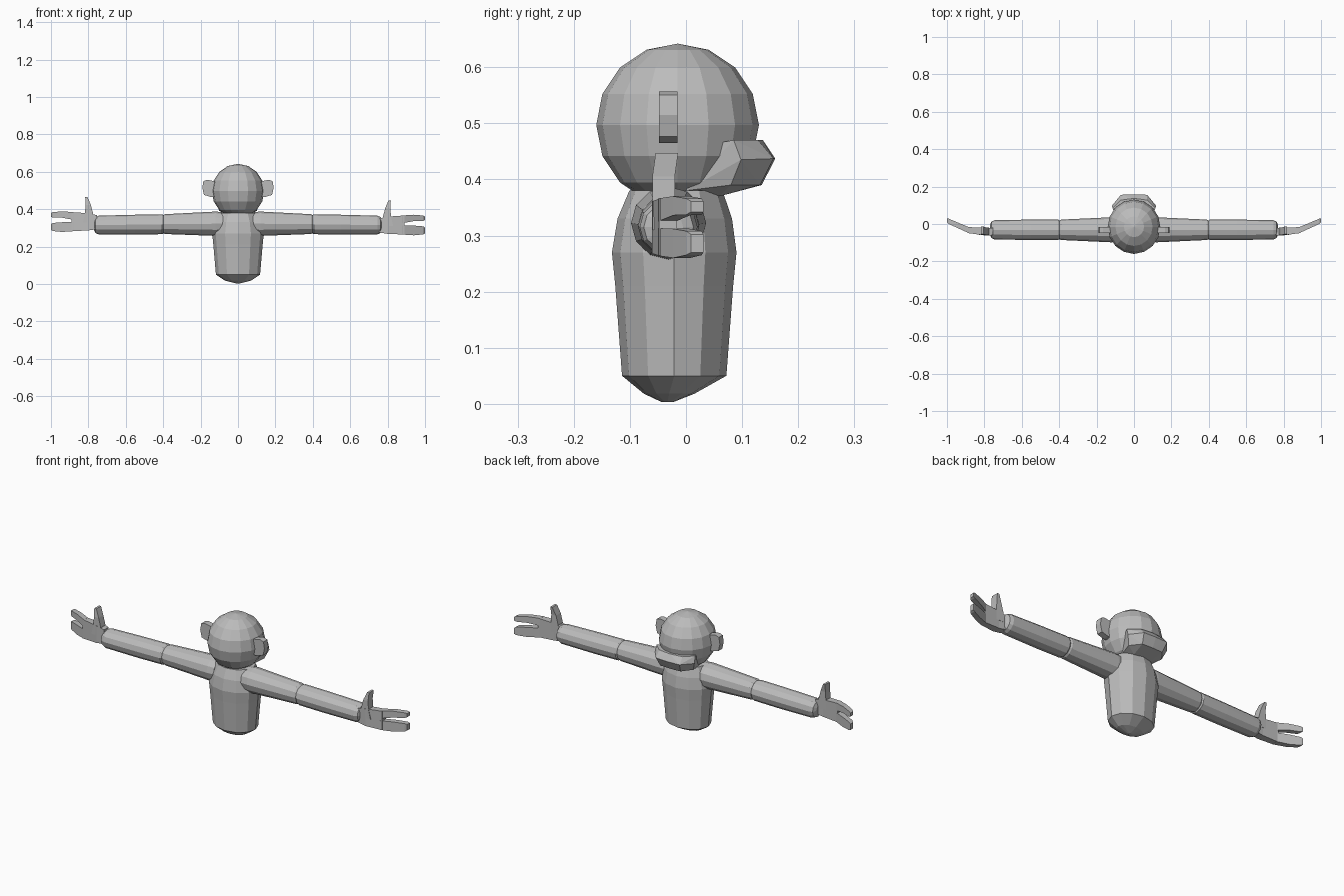
import bpy, bmesh, math

grey = bpy.data.materials.new("plain grey")
grey.diffuse_color = (0.5, 0.5, 0.5, 1)


def finish(name, bm):
    bmesh.ops.recalc_face_normals(bm, faces=bm.faces)
    me = bpy.data.meshes.new(name)
    bm.to_mesh(me)
    bm.free()
    me.materials.append(grey)
    ob = bpy.data.objects.new(name, me)
    bpy.context.collection.objects.link(ob)
    return ob


def loft(name, rings):
    """Skin a list of equal-length point rings and cap both ends."""
    bm = bmesh.new()
    vs = [[bm.verts.new(p) for p in r] for r in rings]
    n = len(vs[0])
    for a, b in zip(vs, vs[1:]):
        for i in range(n):
            j = (i + 1) % n
            bm.faces.new((a[i], a[j], b[j], b[i]))
    bm.faces.new(vs[0])
    bm.faces.new(vs[-1])
    return finish(name, bm)


def hull(name, pts):
    bm = bmesh.new()
    for p in pts:
        bm.verts.new(p)
    bmesh.ops.convex_hull(bm, input=bm.verts[:])
    return finish(name, bm)


def circle(n):
    return [(math.cos(2 * math.pi * i / n), math.sin(2 * math.pi * i / n)) for i in range(n)]


# Body: faceted barrel with a shallow rounded base (z, rx, ry, centre y)
body = [(0.003, 0.01, 0.01, -0.033), (0.018, 0.07, 0.045, -0.03), (0.05, 0.118, 0.093, -0.021),
        (0.21, 0.132, 0.105, -0.021), (0.27, 0.138, 0.111, -0.021), (0.33, 0.126, 0.102, -0.02),
        (0.38, 0.104, 0.083, -0.018)]
loft("body", [[(rx * c, cy + ry * s, z) for c, s in circle(12)] for z, rx, ry, cy in body])

# Head
bm = bmesh.new()
bmesh.ops.create_uvsphere(bm, u_segments=16, v_segments=8, radius=0.145)
for v in bm.verts:
    v.co.x *= 0.97
    v.co.y -= 0.015
    v.co.z += 0.497
finish("head", bm)

# Muzzle: wide projecting lip
half = [(0.07, 0.128, 0.47), (0.115, 0.085, 0.47), (0.07, 0.156, 0.437), (0.118, 0.098, 0.435),
        (0.06, 0.132, 0.39), (0.10, 0.08, 0.39), (0.05, 0.06, 0.37), (0.08, 0.0, 0.38),
        (0.09, 0.03, 0.46)]
hull("muzzle", [(s * x, y, z) for x, y, z in half for s in (-1, 1)]
     + [(0, 0.137, 0.47), (0, 0.159, 0.437), (0, 0.135, 0.39)])

# Arm profiles (x, radius, centre z)
upper = [(0.08, 0.062, 0.322), (0.12, 0.065, 0.322), (0.39, 0.053, 0.32), (0.405, 0.045, 0.32)]
lower = [(0.395, 0.046, 0.32), (0.405, 0.053, 0.319), (0.55, 0.053, 0.317), (0.745, 0.05, 0.315),
         (0.762, 0.043, 0.315), (0.77, 0.025, 0.315)]
# Hand sections (x, centre y, half thickness, low z, high z)
palm = [(0.755, -0.04, 0.02, 0.275, 0.35), (0.80, -0.041, 0.02, 0.268, 0.36),
        (0.89, -0.032, 0.016, 0.264, 0.366)]
fingers = {"upper_finger": [(0.88, -0.034, 0.016, 0.325, 0.366), (0.94, -0.008, 0.015, 0.336, 0.37),
                            (0.99, 0.014, 0.014, 0.337, 0.366), (1.0, 0.02, 0.011, 0.342, 0.361)],
           "lower_finger": [(0.88, -0.034, 0.016, 0.264, 0.313), (0.94, -0.008, 0.015, 0.26, 0.312),
                            (0.99, 0.014, 0.014, 0.265, 0.308), (1.0, 0.02, 0.011, 0.27, 0.302)]}
# Thumb sections (z, low x, high x, centre y)
thumb = [(0.31, 0.775, 0.83, -0.04), (0.36, 0.775, 0.818, -0.04), (0.405, 0.787, 0.815, -0.04),
         (0.447, 0.805, 0.817, -0.034)]
# Ear outline (x, z)
ear = [(0.12, 0.465), (0.145, 0.465), (0.182, 0.476), (0.191, 0.515), (0.185, 0.55), (0.165, 0.557),
       (0.12, 0.548)]

for s, side in ((1, "right"), (-1, "left")):
    dz = 0.0 if s > 0 else 0.018          # the left hand sits a touch higher

    for name, prof in (("upper_arm", upper), ("forearm", lower)):
        loft(f"{name}_{side}", [[(s * x, -0.031 + r * 1.03 * c, z + r * q) for c, q in circle(12)]
                                for x, r, z in prof])

    for name, prof in [("palm", palm)] + list(fingers.items()):
        loft(f"{name}_{side}", [[(s * x, y - t, a + dz), (s * x, y + t, a + dz),
                                 (s * x, y + t, b + dz), (s * x, y - t, b + dz)]
                                for x, y, t, a, b in prof])

    loft(f"thumb_{side}", [[(s * a, y - 0.02, z + dz), (s * b, y - 0.02, z + dz),
                            (s * b, y + 0.02, z + dz), (s * a, y + 0.02, z + dz)]
                           for z, a, b, y in thumb])

    loft(f"ear_{side}", [[(s * x, y, z) for x, z in ear] for y in (-0.048, -0.015)])
